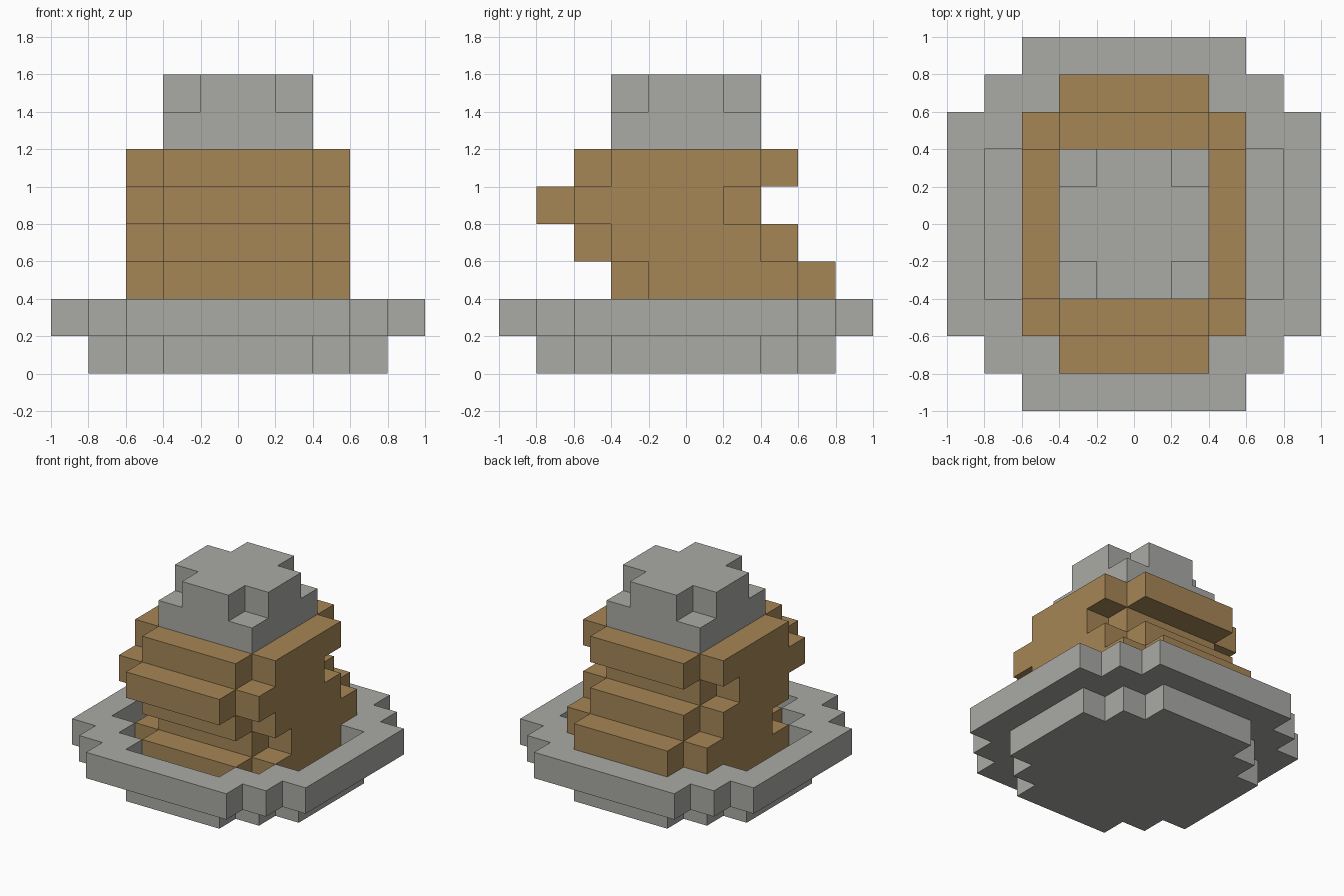
import bpy
import bmesh

if "Cube" in bpy.data.objects:
    bpy.data.objects.remove(bpy.data.objects["Cube"])

U = 0.2  # step size and layer height


def material(name, rgb):
    m = bpy.data.materials.new(name)
    m.diffuse_color = (*rgb, 1.0)
    m.use_nodes = True
    m.node_tree.nodes["Principled BSDF"].inputs["Base Color"].default_value = m.diffuse_color
    return m


stone = material("grey_stone", (0.40, 0.40, 0.38))
clay = material("tan_brown", (0.38, 0.24, 0.093))


def outline(quarter, y_shift=0):
    """Mirror the first-quadrant corner points into a closed counter-clockwise loop."""
    q = list(quarter)
    loop = (q + [(-x, y) for x, y in reversed(q)]
            + [(-x, -y) for x, y in q] + [(x, -y) for x, y in reversed(q)])
    return [(x * U, (y + y_shift) * U) for x, y in loop]


def add_prism(bm, loop, layer, inner=None):
    """Extrude a loop by one layer; an inner loop with equal point count makes a ring."""
    n = len(loop)

    def ring(pts, z):
        return [bm.verts.new((x, y, z)) for x, y in pts]

    z0, z1 = layer * U, (layer + 1) * U
    lo, hi = ring(loop, z0), ring(loop, z1)
    if inner:
        ilo, ihi = ring(inner, z0), ring(inner, z1)
    else:
        bm.faces.new(hi)
        bm.faces.new(lo[::-1])
    for i in range(n):
        j = (i + 1) % n
        bm.faces.new((lo[i], lo[j], hi[j], hi[i]))
        if inner:
            bm.faces.new((ilo[j], ilo[i], ihi[i], ihi[j]))
            bm.faces.new((hi[i], hi[j], ihi[j], ihi[i]))
            bm.faces.new((lo[j], lo[i], ilo[i], ilo[j]))


def build(name, mat, prisms):
    bm = bmesh.new()
    for args in prisms:
        add_prism(bm, *args)
    mesh = bpy.data.meshes.new(name)
    bm.to_mesh(mesh)
    bm.free()
    mesh.materials.append(mat)
    bpy.context.collection.objects.link(bpy.data.objects.new(name, mesh))


# Stepped outlines, as first-quadrant corners in steps
RIM = [(5, 3), (4, 3), (4, 4), (3, 4), (3, 5)]
PLATE = [(4, 2), (3, 2), (3, 3), (2, 3), (2, 4)]
BODY = [(3, 2), (2, 2), (2, 3)]
SQUARE = [(2, 2)]
CROSS = [(2, 1), (1, 1), (1, 2)]

# Dish: solid base with a raised rim around a recess
build("dish_base", stone, [(outline(PLATE), 0)])
build("dish_rim", stone, [(outline(RIM), 1, outline(PLATE))])

# Body: equal layers that sway back and forth
build("swaying_body", clay,
      [(outline(BODY, shift), 1 + k) for k, shift in enumerate((0, 1, 0, -1, 0))])

# Cap: square block with a cross on top
build("cap_block", stone, [(outline(SQUARE), 6)])
build("cap_cross", stone, [(outline(CROSS), 7)])
